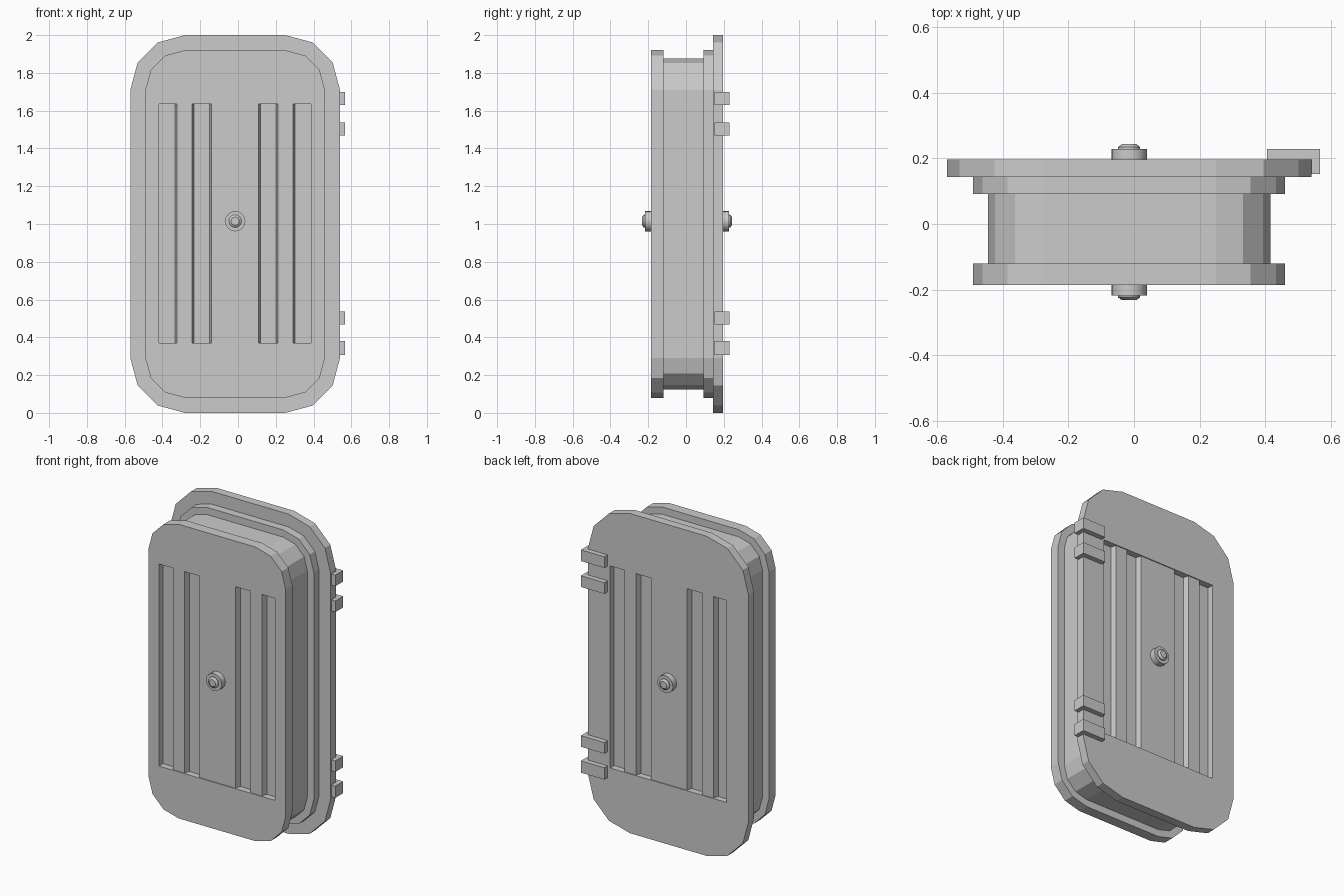
import bpy, bmesh, math
from mathutils import Matrix

if "Cube" in bpy.data.objects:
    bpy.data.objects.remove(bpy.data.objects["Cube"])

CX, CZ = -0.015, 1.0            # centre of the door outline
PX, PZ = 0.402, 0.632           # half size of the recessed panel
DEPTH = 0.04


def finish(name, bm):
    bmesh.ops.recalc_face_normals(bm, faces=bm.faces)
    me = bpy.data.meshes.new(name)
    bm.to_mesh(me)
    bm.free()
    ob = bpy.data.objects.new(name, me)
    bpy.context.collection.objects.link(ob)
    return ob


def outline(r):
    """Rounded rectangle, four points per corner, counter-clockwise."""
    pts = []
    for i, (sx, sz) in enumerate([(1, 1), (-1, 1), (-1, -1), (1, -1)]):
        for k in range(4):
            a = math.radians(90 * i + 30 * k)
            pts.append((CX + sx * 0.265 + r * math.cos(a),
                        CZ + sz * 0.71 + r * math.sin(a)))
    return pts


def plate(name, r, y_face, y_back, recess=False):
    bm = bmesh.new()
    front = [bm.verts.new((x, y_face, z)) for x, z in outline(r)]
    back = [bm.verts.new((x, y_back, z)) for x, z in outline(r)]
    for i in range(16):
        j = (i + 1) % 16
        bm.faces.new((front[i], front[j], back[j], back[i]))
    bm.faces.new(back)
    if not recess:
        bm.faces.new(front)
    else:
        rect = [(PX, PZ), (-PX, PZ), (-PX, -PZ), (PX, -PZ)]
        y_floor = y_face + math.copysign(DEPTH, y_back - y_face)
        rim = [bm.verts.new((CX + x, y_face, CZ + 0.003 + z)) for x, z in rect]
        floor = [bm.verts.new((CX + x, y_floor, CZ + 0.003 + z)) for x, z in rect]
        for i in range(4):
            j = (i + 1) % 4
            bm.faces.new(front[4 * i:4 * i + 4] + [rim[i]])
            bm.faces.new((front[4 * i + 3], front[4 * j], rim[j], rim[i]))
            bm.faces.new((rim[i], rim[j], floor[j], floor[i]))
        bm.faces.new(floor)
    return finish(name, bm)


def raised_strip(name, x0, x1, y_top, y_floor):
    """Vertical slat with slightly sloped sides, sitting in the recess."""
    bm = bmesh.new()
    prof = [(x0 - 0.01, y_floor), (x0, y_top), (x1, y_top), (x1 + 0.01, y_floor)]
    ends = [[bm.verts.new((x, y, CZ + 0.003 + s * PZ)) for x, y in prof] for s in (-1, 1)]
    for i in range(4):
        j = (i + 1) % 4
        bm.faces.new((ends[0][i], ends[0][j], ends[1][j], ends[1][i]))
    bm.faces.new(ends[0])
    bm.faces.new(ends[1])
    return finish(name, bm)


def knob(name, y, s):
    """Round collar with a tapered button on top."""
    bm = bmesh.new()
    prof = [(0.054, -0.05), (0.054, 0.031), (0.034, 0.031), (0.034, 0.037), (0.022, 0.046)]
    n = 16
    rings = [[bm.verts.new((CX + r * math.cos(2 * math.pi * k / n), y + s * d,
                            1.015 + r * math.sin(2 * math.pi * k / n)))
              for k in range(n)] for r, d in prof]
    for a, b in zip(rings, rings[1:]):
        for k in range(n):
            m = (k + 1) % n
            bm.faces.new((a[k], a[m], b[m], b[k]))
    bm.faces.new(rings[0])
    bm.faces.new(rings[-1])
    ob = finish(name, bm)
    bpy.context.view_layer.objects.active = ob
    ob.select_set(True)
    bpy.ops.object.shade_smooth_by_angle(angle=math.radians(30))
    ob.select_set(False)


def box(name, x0, x1, y0, y1, z0, z1):
    bm = bmesh.new()
    mat = Matrix.Translation(((x0 + x1) / 2, (y0 + y1) / 2, (z0 + z1) / 2)) \
        @ Matrix.Diagonal((x1 - x0, y1 - y0, z1 - z0, 1))
    bmesh.ops.create_cube(bm, size=1, matrix=mat)
    return finish(name, bm)


# Hatch body: core, inner flange and the two faced plates
plate("door_core", 0.165, -0.12, 0.092)
plate("inner_flange", 0.21, 0.092, 0.143)
plate("front_plate", 0.21, -0.186, -0.12, True)
plate("back_plate", 0.29, 0.197, 0.143, True)

# Raised slats and a knob on each face
for side, y, s in (("front", -0.186, -1), ("back", 0.197, 1)):
    for part, x0, x1 in (("left_slat", -0.324, -0.244), ("centre_slat", -0.14, 0.108),
                         ("right_slat", 0.212, 0.292)):
        raised_strip(f"{side}_{part}", x0, x1, y - s * 0.006, y - s * DEPTH)
    knob(f"{side}_knob", y, s)

# Hinge tabs on the right edge of the back plate
for i, (z0, z1) in enumerate(((1.63, 1.7), (1.468, 1.538), (0.468, 0.538), (0.306, 0.38))):
    box(f"hinge_{i + 1}", 0.405, 0.567, 0.152, 0.229, z0, z1)
